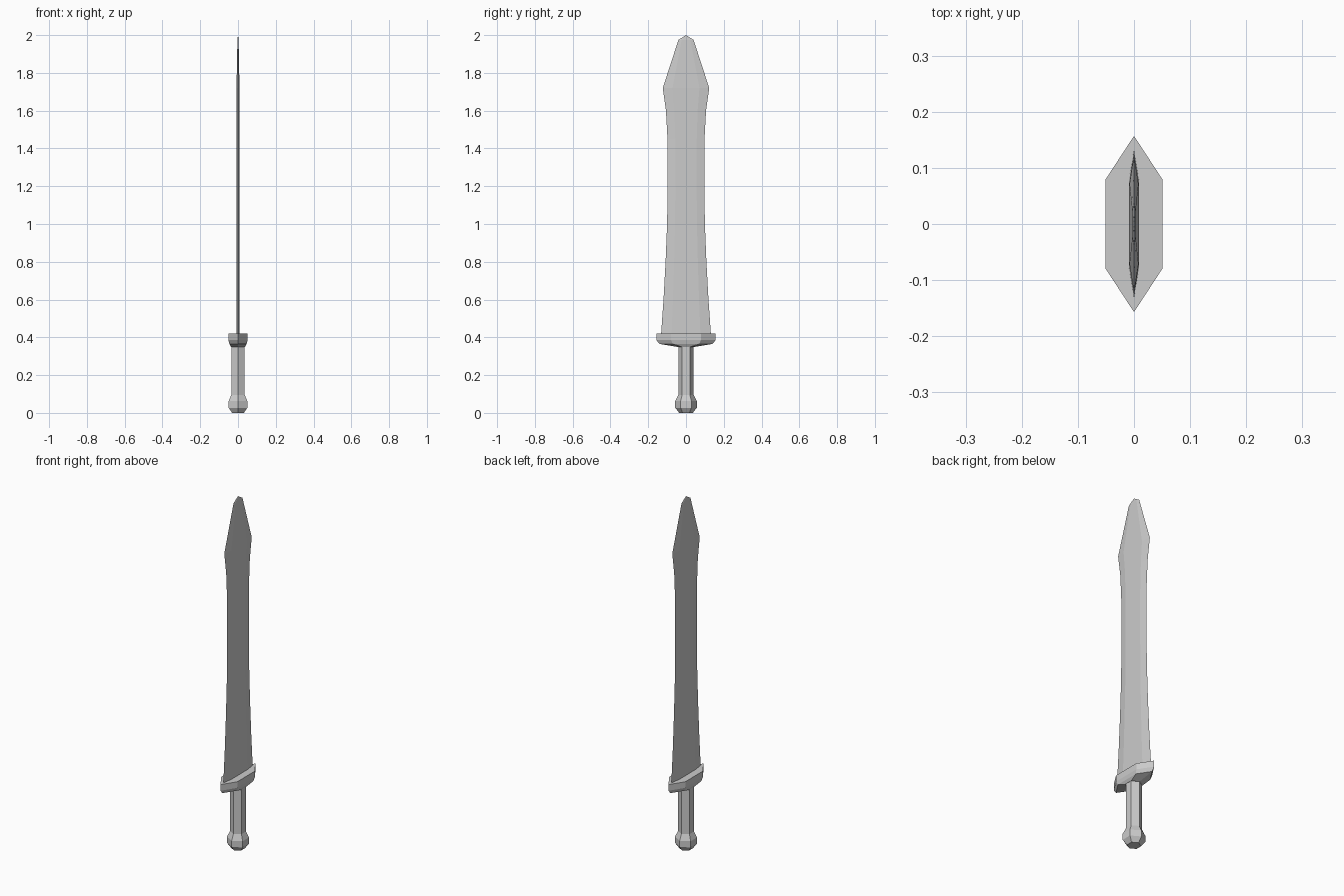
import bpy
import bmesh

if "Cube" in bpy.data.objects:
    bpy.data.objects.remove(bpy.data.objects["Cube"], do_unlink=True)

steel = bpy.data.materials.new("plain_grey")
steel.use_nodes = True
GREY = (0.6, 0.6, 0.6, 1)
steel.diffuse_color = GREY
steel.node_tree.nodes["Principled BSDF"].inputs["Base Color"].default_value = GREY


def hex_loft(name, rings, apex=None):
    """Skin six-sided rings of (z, half thickness, half width, shoulder half width)."""
    bm = bmesh.new()
    loops = []
    for z, x, y, s in rings:
        outline = [(0, -y), (x, -s), (x, s), (0, y), (-x, s), (-x, -s)]
        loops.append([bm.verts.new((px, py, z)) for px, py in outline])
    for low, high in zip(loops, loops[1:]):
        for i in range(6):
            j = (i + 1) % 6
            bm.faces.new((low[i], low[j], high[j], high[i]))
    bm.faces.new(loops[0][::-1])
    if apex is None:
        bm.faces.new(loops[-1])
    else:
        tip = bm.verts.new((0, 0, apex))
        for i in range(6):
            bm.faces.new((loops[-1][i], loops[-1][(i + 1) % 6], tip))
    bmesh.ops.recalc_face_normals(bm, faces=bm.faces)
    mesh = bpy.data.meshes.new(name)
    bm.to_mesh(mesh)
    bm.free()
    mesh.materials.append(steel)
    obj = bpy.data.objects.new(name, mesh)
    bpy.context.collection.objects.link(obj)
    return obj


def regular(z, r):
    return (z, r * 0.87, r, r / 2)


# Rounded pommel and straight grip
hex_loft("pommel", [regular(0, 0.036), regular(0.027, 0.057),
                    regular(0.062, 0.057), regular(0.097, 0.04)])
hex_loft("grip", [regular(0.09, 0.041), regular(0.355, 0.041)])

# Crossguard with a chamfered underside
hex_loft("crossguard", [(0.35, 0.037, 0.05, 0.024), (0.365, 0.046, 0.14, 0.07),
                        (0.385, 0.051, 0.157, 0.079), (0.42, 0.051, 0.157, 0.079)])

# Waisted blade that flares before the point: (height, half width, half thickness)
profile = [(0.415, 0.132, 0.009), (0.6, 0.119, 0.0085), (0.8, 0.108, 0.008),
           (1.0, 0.1, 0.007), (1.2, 0.097, 0.007), (1.45, 0.098, 0.007),
           (1.6, 0.106, 0.007), (1.72, 0.123, 0.008), (1.975, 0.04, 0.003)]
hex_loft("blade", [(z, t, w, w * 0.58) for z, w, t in profile], apex=2.0)
